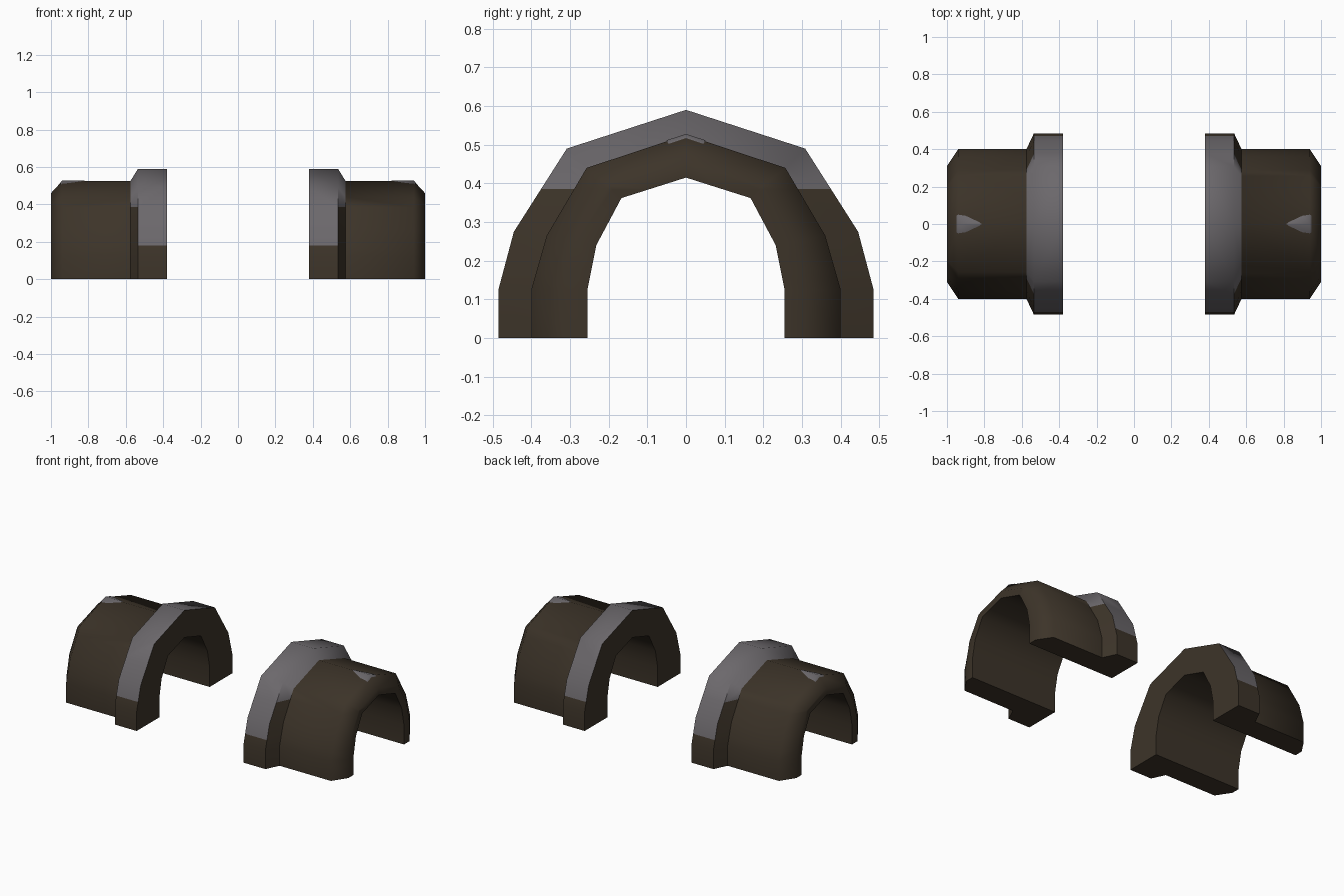
import bpy, bmesh, math
from mathutils import Vector

if "Cube" in bpy.data.objects:
    bpy.data.objects.remove(bpy.data.objects["Cube"])

def material(name, rgb):
    m = bpy.data.materials.new(name)
    m.diffuse_color = (*rgb, 1)
    m.use_nodes = True
    m.node_tree.nodes["Principled BSDF"].inputs["Base Color"].default_value = m.diffuse_color
    return m

BROWN = material("dark brown leather", (0.046, 0.034, 0.022))
GREY = material("grey metal", (0.148, 0.138, 0.148))

# Half arch profiles (y, z) from the foot up to the ridge
FLANGE = [(.485, 0), (.485, .125), (.445, .275), (.308, .49), (0, .59)]
BODY = [(.40, 0), (.40, .125), (.36, .265), (.257, .44), (0, .525)]
RIM = [(.31, 0), (.31, .125), (.283, .25), (.20, .395), (0, .46)]
INNER = [(.255, 0), (.255, .125), (.232, .24), (.167, .362), (0, .415)]
STATIONS = [(.38, FLANGE), (.535, FLANGE), (.575, BODY), (.94, BODY), (1.0, RIM)]

def arch(half):
    return half + [(-y, z) for y, z in half[-2::-1]]

def finish(bm, name, mats):
    bmesh.ops.recalc_face_normals(bm, faces=bm.faces)
    for f in bm.faces:
        f.smooth = True
    for e in bm.edges:
        if len(e.link_faces) == 2:
            e.smooth = e.calc_face_angle(0) < math.radians(60)
    me = bpy.data.meshes.new(name)
    for m in mats:
        me.materials.append(m)
    ob = bpy.data.objects.new(name, me)
    bpy.context.collection.objects.link(ob)
    return me

def cuff(name, side):
    # Loft closed arch sections along x
    bm = bmesh.new()
    rings = []
    for x, outer in STATIONS:
        loop = arch(outer) + arch(INNER)[::-1]
        rings.append([bm.verts.new((side * x, y, z)) for y, z in loop])
    n = len(rings[0])
    for a, b in zip(rings, rings[1:]):
        for i in range(n):
            j = (i + 1) % n
            bm.faces.new((a[i], a[j], b[j], b[i]))
    # End walls
    for r in (rings[0], rings[-1]):
        for i in range(n // 2 - 1):
            bm.faces.new((r[i], r[i + 1], r[n - 2 - i], r[n - 1 - i]))
    # Cut lines for the colour borders
    for z in (.18, .385):
        bmesh.ops.bisect_plane(bm, geom=bm.verts[:] + bm.edges[:] + bm.faces[:],
                               plane_co=(0, 0, z), plane_no=(0, 0, 1))
    me = finish(bm, name, [BROWN, GREY])
    bm.normal_update()
    # Grey collar band: outer faces of flange and the upper part of its slope
    for f in bm.faces:
        c, nrm = f.calc_center_median(), f.normal
        x = abs(c.x)
        outward = nrm.dot(Vector((0, c.y, c.z))) > 0 and abs(nrm.x) < .95
        limit = .18 if x < .535 else .385
        f.material_index = int(outward and x < .575 and c.z > limit)
    bm.to_mesh(me)
    bm.free()

def ridge_mark(name, side):
    # Thin arrow-shaped plate folded over the ridge
    bm = bmesh.new()
    pts = [(.815, 0), (.825, .009), (.90, .044), (.94, .05), (.95, .045), (.95, 0)]
    def top(x, y):
        drop = max(0, x - .94) * 65 / 60
        return .528 - abs(y) * .085 / .257 - drop
    for s in (1, -1):
        # Split where the roof bends down to the rim
        main = pts[:4] + [(.94, 0)]
        tip = [(.94, 0), pts[3], pts[4], pts[5]]
        for poly in (main, tip):
            bm.faces.new([bm.verts.new((side * x, s * y, top(x, y))) for x, y in poly])
    bmesh.ops.remove_doubles(bm, verts=bm.verts, dist=1e-4)
    me = finish(bm, name, [GREY])
    if bm.faces[:][0].normal.z < 0:
        bmesh.ops.reverse_faces(bm, faces=bm.faces)
    bm.to_mesh(me)
    bm.free()

for label, side in (("left", -1), ("right", 1)):
    cuff(label + "_cuff", side)
    ridge_mark(label + "_ridge_mark", side)
